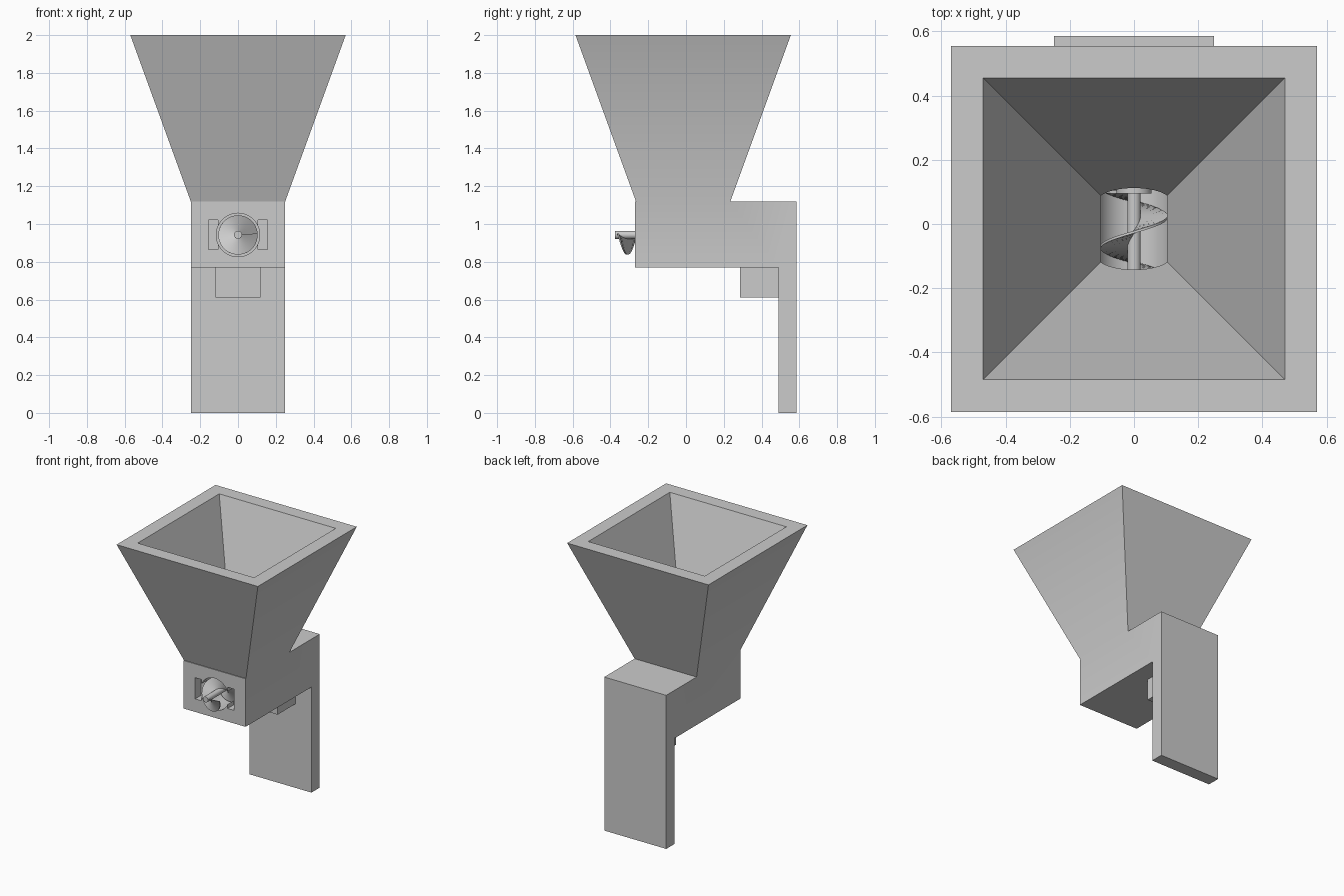
import bpy, bmesh, math
from mathutils import Matrix

if "Cube" in bpy.data.objects:
    bpy.data.objects.remove(bpy.data.objects["Cube"], do_unlink=True)

grey = bpy.data.materials.new("plain grey")
grey.use_nodes = True
colour = (0.6, 0.6, 0.6, 1)
grey.diffuse_color = colour
grey.node_tree.nodes["Principled BSDF"].inputs["Base Color"].default_value = colour

AXIS = 0.942   # height of the auger centre line
MID = -0.015   # depth of the hopper centre


def finish(name, bm):
    bmesh.ops.recalc_face_normals(bm, faces=bm.faces)
    mesh = bpy.data.meshes.new(name)
    bm.to_mesh(mesh)
    bm.free()
    mesh.materials.append(grey)
    obj = bpy.data.objects.new(name, mesh)
    bpy.context.collection.objects.link(obj)
    return obj


def activate(obj):
    bpy.ops.object.select_all(action='DESELECT')
    obj.select_set(True)
    bpy.context.view_layer.objects.active = obj


def smooth(obj):
    activate(obj)
    bpy.ops.object.shade_smooth_by_angle(angle=math.radians(30))


def loft(name, rings):
    """Closed solid through rings of matching points."""
    bm = bmesh.new()
    loops = [[bm.verts.new(p) for p in ring] for ring in rings]
    n = len(loops[0])
    for a, b in zip(loops, loops[1:]):
        for i in range(n):
            j = (i + 1) % n
            bm.faces.new((a[i], a[j], b[j], b[i]))
    bm.faces.new(loops[0])
    bm.faces.new(loops[-1])
    return finish(name, bm)


def square(half, z):
    return [(sx * half, MID + sy * half, z)
            for sx, sy in ((-1, -1), (1, -1), (1, 1), (-1, 1))]


def box(name, x0, x1, y0, y1, z0, z1):
    return loft(name, [[(x0, y0, z), (x1, y0, z), (x1, y1, z), (x0, y1, z)]
                       for z in (z0, z1)])


def rod(name, radius, y0, y1, sides=32):
    bm = bmesh.new()
    place = Matrix.Translation((0, (y0 + y1) / 2, AXIS)) @ Matrix.Rotation(math.pi / 2, 4, 'X')
    bmesh.ops.create_cone(bm, cap_ends=True, segments=sides, radius1=radius,
                          radius2=radius, depth=y1 - y0, matrix=place)
    return finish(name, bm)


def combine(target, tool, operation):
    tool.hide_render = True
    mod = target.modifiers.new("combine", 'BOOLEAN')
    mod.operation = operation
    mod.solver = 'EXACT'
    mod.object = tool
    activate(target)
    bpy.ops.object.modifier_apply(modifier=mod.name)
    bpy.data.objects.remove(tool, do_unlink=True)


# Housing and rear leg from one side profile
profile = [(-0.27, 0.77), (0.49, 0.77), (0.49, 0), (0.585, 0), (0.585, 1.12), (-0.27, 1.12)]
body = loft("hopper_body", [[(x, y, z) for y, z in profile] for x in (-0.25, 0.25)])

# Flared hopper, hollowed down into the auger tube
combine(body, loft("hopper_shell", [square(0.25, 1.12), square(0.57, 2)]), 'UNION')
slope = 0.32 / 0.88
combine(body, loft("hopper_hollow", [square(0.47 - slope * (2 - z), z) for z in (0.93, 2.1)]),
        'DIFFERENCE')
combine(body, rod("tube_hollow", 0.115, -0.4, 0.14, 64), 'DIFFERENCE')

# Recesses beside the outlet, narrowing towards the back
for side in (-1, 1):
    rings = [[(side * x, y, z) for x, z in
              ((0.105, 0.865), (0.157, 0.865), (0.157, 1.02), (0.105, 1.02))]
             for y in (-0.3, -0.2)]
    combine(body, loft("recess", rings), 'DIFFERENCE')
smooth(body)

# Block under the housing
box("under_block", -0.12, 0.12, 0.285, 0.49, 0.612, 0.77)

# Auger shaft and coupling
smooth(rod("auger_shaft", 0.021, -0.375, 0.12))
smooth(rod("shaft_coupling", 0.055, 0.095, 0.14))

# Helical flight: a thin blade swept around the shaft
pitch, start, end, steps = 0.19, -0.36, 0.1, 120
rings = []
for i in range(steps + 1):
    y = start + (end - start) * i / steps
    angle = math.tau * (y + 0.025) / pitch
    rings.append([(r * math.sin(angle), y + dy, AXIS + r * math.cos(angle))
                  for r, dy in ((0.015, -0.005), (0.104, -0.004), (0.104, 0.004), (0.015, 0.005))])
smooth(loft("auger_flight", rings))
